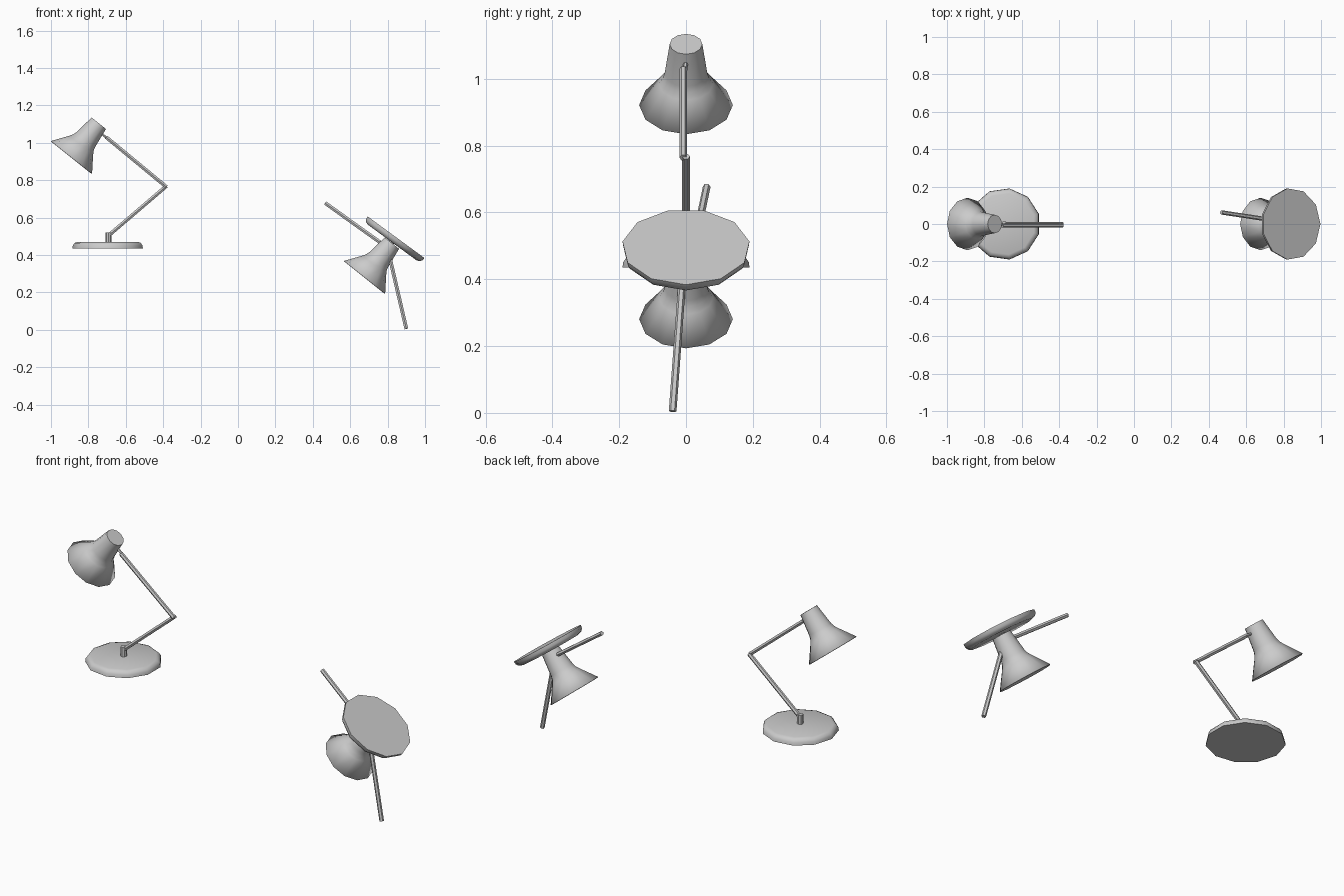
import bpy, bmesh, math
from mathutils import Matrix, Vector

if "Cube" in bpy.data.objects:
    bpy.data.objects.remove(bpy.data.objects["Cube"])


def frame(origin, axis):
    """Matrix with local z along axis and local y kept close to world y."""
    z = Vector(axis).normalized()
    x = Vector((0, 1, 0)).cross(z).normalized()
    y = z.cross(x)
    m = Matrix((x, y, z)).transposed().to_4x4()
    m.translation = Vector(origin)
    return m


def lathe(name, profile, sides, matrix, phase=0.0, caps=(True, True), thick=0.0):
    """Revolve (radius, height) points around local z."""
    bm = bmesh.new()
    rings = []
    for r, h in profile:
        ring = []
        for i in range(sides):
            a = phase + 2 * math.pi * i / sides
            ring.append(bm.verts.new((r * math.cos(a), r * math.sin(a), h)))
        rings.append(ring)
    for lo, hi in zip(rings, rings[1:]):
        for i in range(sides):
            j = (i + 1) % sides
            bm.faces.new((lo[i], lo[j], hi[j], hi[i]))
    if caps[0]:
        bm.faces.new(rings[0][::-1])
    if caps[1]:
        bm.faces.new(rings[-1])
    bmesh.ops.recalc_face_normals(bm, faces=bm.faces)
    mesh = bpy.data.meshes.new(name)
    bm.to_mesh(mesh)
    bm.free()
    ob = bpy.data.objects.new(name, mesh)
    bpy.context.collection.objects.link(ob)
    ob.matrix_world = matrix
    if thick:
        mod = ob.modifiers.new("thickness", 'SOLIDIFY')
        mod.thickness = thick
        mod.offset = -1
    bpy.ops.object.select_all(action='DESELECT')
    ob.select_set(True)
    bpy.context.view_layer.objects.active = ob
    bpy.ops.object.shade_smooth_by_angle(angle=math.radians(40))
    return ob


def rod(name, a, b, r, sides=6):
    """Straight bar between two points."""
    a, b = Vector(a), Vector(b)
    return lathe(name, [(r, 0), (r, (b - a).length)], sides, frame(a, b - a), math.pi / sides)


BASE = [(0.192, 0), (0.190, 0.016), (0.181, 0.029), (0.165, 0.035)]
STEM = [(0.016, 0.03), (0.016, 0.085)]
SHADE = [(0.046, 0), (0.060, 0.110), (0.066, 0.130), (0.078, 0.150), (0.137, 0.233)]
SHADE_AXIS = (-0.624, 0, -0.782)


def base_and_shade(prefix, base_matrix, shade_top):
    lathe(prefix + "_base", BASE, 11, base_matrix, math.pi)
    lathe(prefix + "_base_socket", STEM, 8, base_matrix)
    lathe(prefix + "_shade", SHADE, 12, frame(shade_top, SHADE_AXIS),
          caps=(True, False), thick=0.004)


# assembled lamp
base_and_shade("lamp", frame((-0.693, 0, 0.435), (0, 0, 1)), (-0.746, 0, 1.102))
rod("lamp_lower_arm", (-0.697, 0, 0.50), (-0.383, 0, 0.768), 0.0115)
rod("lamp_upper_arm", (-0.383, -0.008, 0.764), (-0.705, -0.008, 1.03), 0.0115)
rod("lamp_elbow_pin", (-0.387, -0.018, 0.766), (-0.387, 0.012, 0.766), 0.009)
rod("lamp_shade_joint", (-0.700, -0.003, 1.025), (-0.745, 0, 1.06), 0.007)

# loose lamp parts, gathered around one point
base_and_shade("loose", frame((0.842, 0, 0.497), (-0.59, 0, -0.806)), (0.821, 0, 0.461))
rod("loose_upper_arm", (0.467, 0.062, 0.677), (0.812, 0.01, 0.43), 0.0115)
rod("loose_lower_arm", (0.90, -0.04, 0.005), (0.802, -0.009, 0.427), 0.0115)
